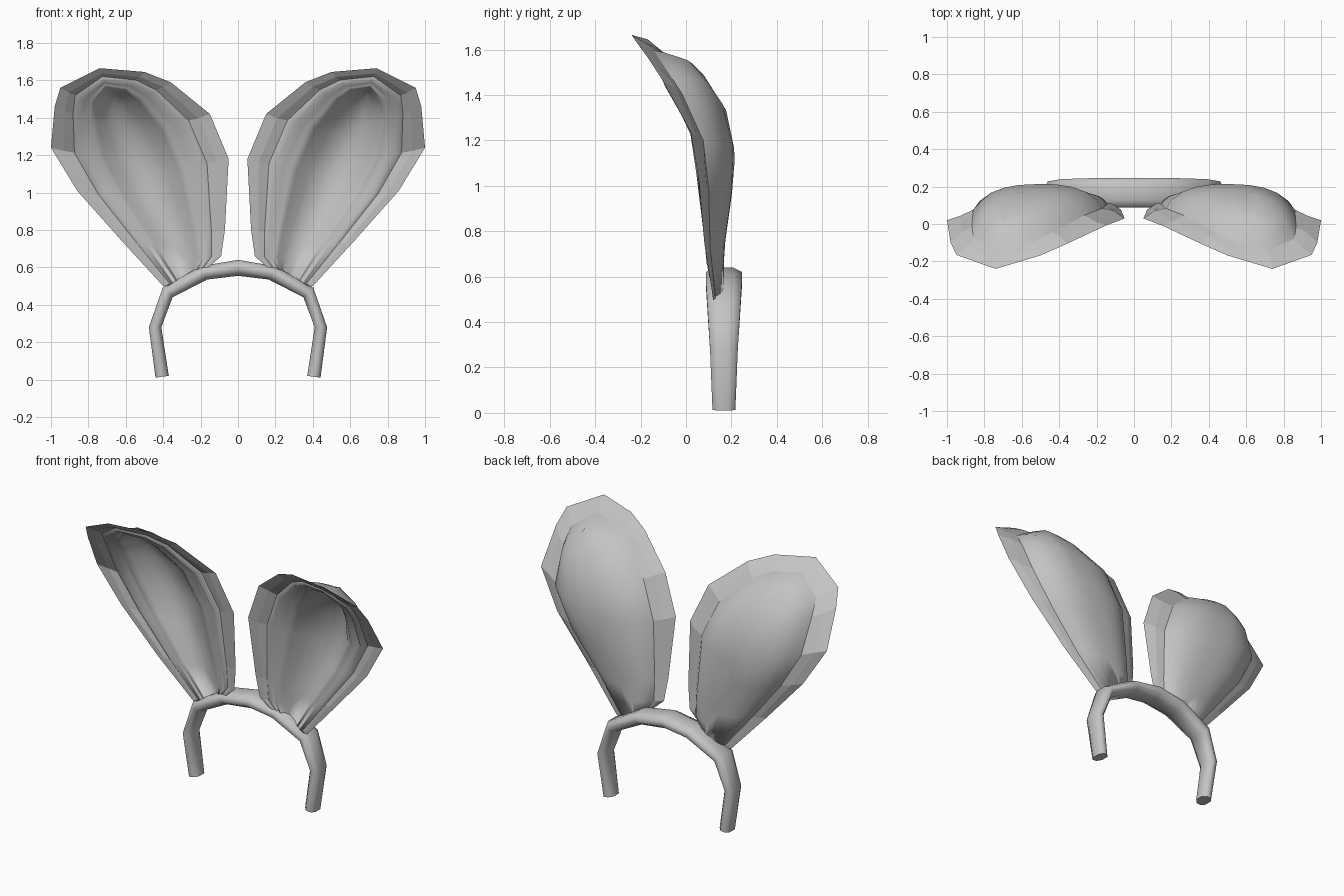
import bpy
import bmesh

cube = bpy.data.objects.get("Cube")
if cube:
    bpy.data.objects.remove(cube)

grey = bpy.data.materials.new("soft_grey")
grey.use_nodes = True
GREY = (0.55, 0.55, 0.55, 1)
grey.diffuse_color = GREY
grey.node_tree.nodes["Principled BSDF"].inputs["Base Color"].default_value = GREY


def interp(table, t):
    """Piecewise linear lookup in a list of (position, value) pairs."""
    if t <= table[0][0]:
        return table[0][1]
    for (a, va), (b, vb) in zip(table, table[1:]):
        if t <= b:
            return va + (vb - va) * (t - a) / (b - a)
    return table[-1][1]


def finish(name, bm):
    bmesh.ops.recalc_face_normals(bm, faces=bm.faces)
    mesh = bpy.data.meshes.new(name)
    bm.to_mesh(mesh)
    bm.free()
    mesh.materials.append(grey)
    obj = bpy.data.objects.new(name, mesh)
    bpy.context.collection.objects.link(obj)
    return obj


# Ear outline in x, z, from the outer foot over the tip to the inner foot
OUTLINE = [(.40, .50), (.62, .74), (.86, 1.01), (1, 1.24), (.98, 1.46),
           (.95, 1.56), (.74, 1.665), (.5, 1.645), (.36, 1.59), (.15, 1.42),
           (.05, 1.18), (.07, .8), (.09, .66), (.2, .56)]
# Forward lean of the rim and depth of the shell, by height
LEAN = [(.5, .12), (.7, .085), (1, .06), (1.24, .02), (1.46, -.1),
        (1.56, -.165), (1.665, -.24)]
DEPTH = [(.5, .045), (.75, .09), (1.12, .175), (1.39, .2), (1.55, .165),
         (1.665, .15)]
# Rings: width scale, height scale, depth share, alternating fold
BACK = [(.86, .97, .16, .05), (.72, .94, .27, 0), (.65, .93, .52, 0),
        (.52, .915, .76, 0), (.36, .905, .91, 0), (.2, .9, .98, 0),
        (.07, .895, 1, 0)]
FRONT = [(.86, .975, .03, -.05), (.74, .96, .12, 0), (.66, .945, .03, 0),
         (.57, .93, .2, 0), (.48, .92, .14, 0), (.4, .91, .26, 0),
         (.25, .89, .58, 0), (.08, .87, .74, 0)]
FOOT = .55


def ear_point(p, side, width, height, share, fold, i):
    z = FOOT + (p[1] - FOOT) * height
    axis_old = .25 + .458 * (p[1] - FOOT)
    axis_new = .25 + .458 * (z - FOOT)
    x = axis_new + (p[0] - axis_old) * width
    y = interp(LEAN, z) + .54 * max(0, z - 1.2) * max(0, .74 - x)
    y += interp(DEPTH, z) * (share + fold * (-1) ** i)
    return (side * x, y, z)


def build_ear(name, side):
    bm = bmesh.new()
    n = len(OUTLINE)

    def ring(*spec):
        return [bm.verts.new(ear_point(p, side, *spec, i))
                for i, p in enumerate(OUTLINE)]

    rim = ring(1, 1, 0, 0)
    for rings in (BACK, FRONT):
        last = rim
        for level, spec in enumerate(rings):
            new = ring(*spec)
            for i in range(n):
                j = (i + 1) % n
                f = bm.faces.new((last[i], last[j], new[j], new[i]))
                f.smooth = level > 1    # faceted fringe, smooth shell
            last = new
        # close the middle with a strip between opposite points
        for i in range(n // 2 - 1):
            f = bm.faces.new((last[i], last[i + 1],
                              last[n - 2 - i], last[n - 1 - i]))
            f.smooth = True
    return finish(name, bm)


for label, s in (("left", 1), ("right", -1)):
    build_ear(label + "_ear", s)

# Headband: outer and inner arc stations in x, z, mirrored about the middle
OUTER = [(.445, .01), (.48, .28), (.405, .495), (.2, .61), (0, .645)]
INNER = [(.37, .02), (.41, .28), (.35, .44), (.165, .535), (0, .555)]
WIDTH = [(0, .05), (.3, .062), (.62, .08)]
# Cross-section: sideways share, share from inner to outer arc
SECTION = [(-1, .3), (-1, .72), (-.5, .95), (.5, .95), (1, .72), (1, .3),
           (.5, 0), (-.5, 0)]


def build_band():
    bm = bmesh.new()
    half = list(zip(OUTER, INNER))
    arc = half + [((-o[0], o[1]), (-i[0], i[1])) for o, i in half[-2::-1]]
    last = None
    ends = []
    for outer, inner in arc:
        w = interp(WIDTH, outer[1])
        loop = []
        for side, t in SECTION:
            x = inner[0] + (outer[0] - inner[0]) * t
            z = inner[1] + (outer[1] - inner[1]) * t
            loop.append(bm.verts.new((x, .167 + side * w, z)))
        if last:
            for k in range(len(loop)):
                m = (k + 1) % len(loop)
                bm.faces.new((last[k], last[m], loop[m], loop[k])).smooth = True
        ends.append(loop)
        last = loop
    bm.faces.new(ends[0])
    bm.faces.new(ends[-1])
    return finish("headband", bm)


build_band()
